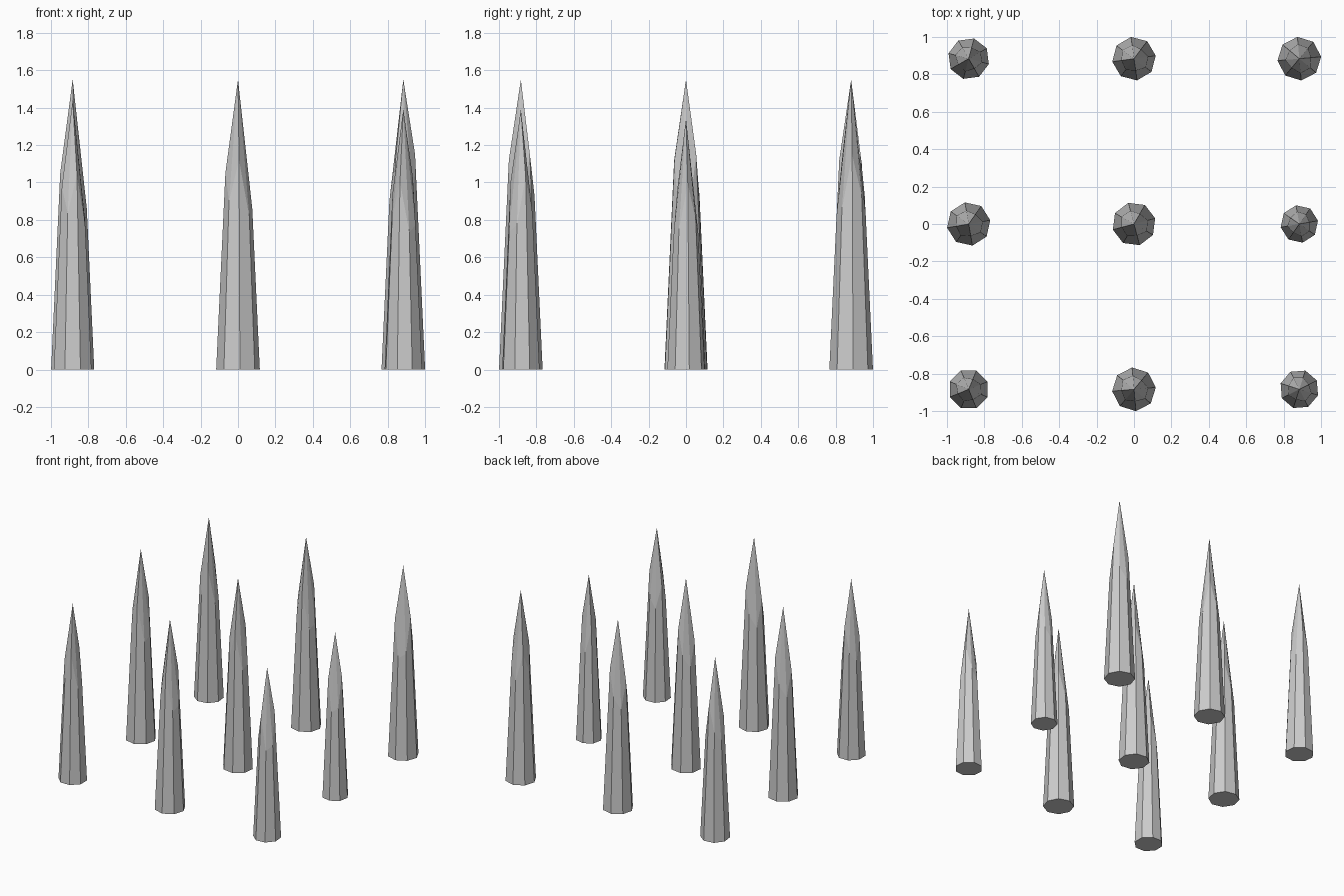
import bpy
import bmesh
from math import cos, sin, radians

cube = bpy.data.objects.get("Cube")
if cube:
    bpy.data.objects.remove(cube, do_unlink=True)

# One plain stone colour
stone = bpy.data.materials.new("grey_stone")
stone.use_nodes = True
GREY = (0.6, 0.6, 0.6, 1)
stone.diffuse_color = GREY
bsdf = stone.node_tree.nodes["Principled BSDF"]
bsdf.inputs["Base Color"].default_value = GREY
bsdf.inputs["Roughness"].default_value = 0.8

SPACING = 0.883
HEIGHT = 1.55
BASE_RADIUS = 0.117
# Height of the chipped shoulder on each of the eight sides
SHOULDERS = [0.86, 1.15, 0.93, 0.84, 1.05, 0.9, 1.12, 0.82]


def spike(name, x, y, height, turn):
    """Eight-sided tapering spike with an uneven shoulder and a sharp tip."""
    size = height / HEIGHT
    bm = bmesh.new()

    def corner(i, z):
        radius = BASE_RADIUS - 0.047 * z
        angle = radians(turn + 45 * i)
        return bm.verts.new((radius * cos(angle) * size, radius * sin(angle) * size, z * size))

    foot = [corner(i, 0) for i in range(8)]
    shoulder = [corner(i, z) for i, z in enumerate(SHOULDERS)]
    tip = bm.verts.new((0, 0, height))
    bm.faces.new(foot[::-1])
    for i in range(8):
        j = (i + 1) % 8
        bm.faces.new((foot[i], foot[j], shoulder[j], shoulder[i]))
        bm.faces.new((shoulder[i], shoulder[j], tip))
    mesh = bpy.data.meshes.new(name)
    bm.to_mesh(mesh)
    bm.free()
    mesh.materials.append(stone)
    obj = bpy.data.objects.new(name, mesh)
    obj.location = (x, y, 0)
    bpy.context.collection.objects.link(obj)


# Three rows of three: (height, turn) for each spike from -x to +x
ROWS = {
    "front": [(1.44, 22.5), (1.55, 5), (1.39, -18)],
    "middle": [(1.55, 10), (1.55, 15), (1.34, -35)],
    "back": [(1.475, 30), (1.55, 8), (1.55, -40)],
}
for row, (row_name, spikes) in enumerate(ROWS.items()):
    for col, (height, turn) in enumerate(spikes):
        column_name = ("right", "centre", "left")[col]
        spike(f"{row_name}_{column_name}_spike",
              (col - 1) * SPACING, (row - 1) * SPACING, height, turn)
